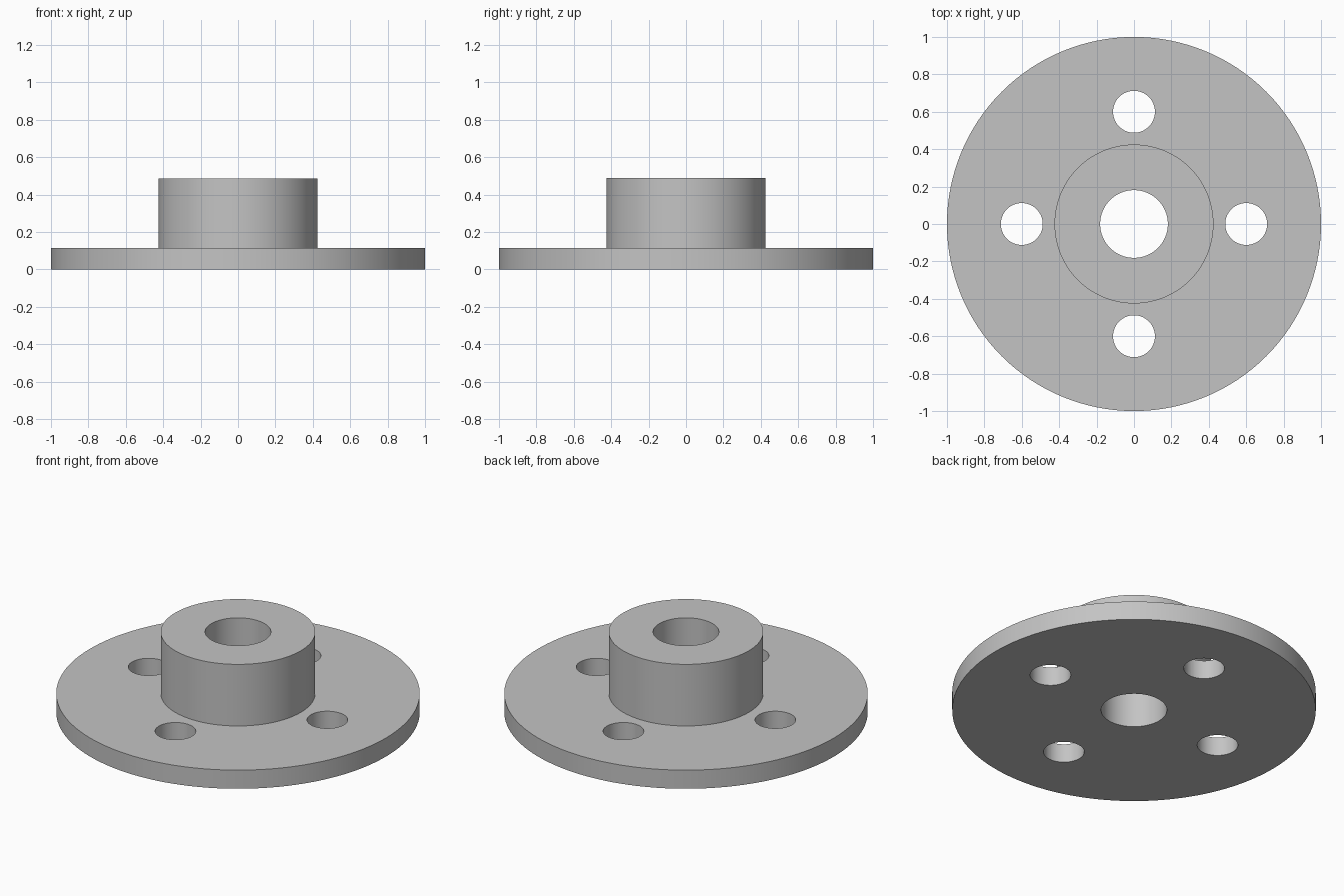
import bpy
import bmesh
from math import cos, sin, pi, radians
from mathutils import Vector

default = bpy.data.objects.get("Cube")
if default:
    bpy.data.objects.remove(default, do_unlink=True)

FLANGE_R, FLANGE_H = 1.0, 0.113
HUB_R, HUB_TOP = 0.425, 0.487
BORE_R = 0.181
BOLT_R, BOLT_CIRCLE = 0.112, 0.6
SEGMENTS = 128

steel = bpy.data.materials.new("grey steel")
steel.use_nodes = True
grey = (0.55, 0.55, 0.55, 1)
steel.diffuse_color = grey
steel.node_tree.nodes["Principled BSDF"].inputs["Base Color"].default_value = grey


def add_object(name, bm):
    bmesh.ops.recalc_face_normals(bm, faces=bm.faces)
    mesh = bpy.data.meshes.new(name)
    bm.to_mesh(mesh)
    bm.free()
    obj = bpy.data.objects.new(name, mesh)
    bpy.context.collection.objects.link(obj)
    mesh.materials.append(steel)
    return obj


# Flange, hub and bore: one closed profile turned around the z axis
profile = [(BORE_R, 0), (FLANGE_R, 0), (FLANGE_R, FLANGE_H),
           (HUB_R, FLANGE_H), (HUB_R, HUB_TOP), (BORE_R, HUB_TOP)]
bm = bmesh.new()
verts = [bm.verts.new((r, 0, z)) for r, z in profile]
edges = [bm.edges.new((v, verts[i - 1])) for i, v in enumerate(verts)]
bmesh.ops.spin(bm, geom=verts + edges, cent=(0, 0, 0), axis=(0, 0, 1),
               angle=2 * pi, steps=SEGMENTS, use_merge=True)
bmesh.ops.remove_doubles(bm, verts=bm.verts, dist=0.0001)
flange = add_object("flanged_hub", bm)

# Four bolt holes drilled through the flange
bm = bmesh.new()
for i in range(4):
    angle = i * pi / 2
    made = bmesh.ops.create_cone(bm, cap_ends=True, segments=64, depth=FLANGE_H * 2,
                                 radius1=BOLT_R, radius2=BOLT_R)
    centre = Vector((cos(angle), sin(angle), 0)) * BOLT_CIRCLE
    centre.z = FLANGE_H / 2
    bmesh.ops.translate(bm, verts=made["verts"], vec=centre)
cutter = add_object("bolt_hole_cutter", bm)
cutter.hide_render = True

drill = flange.modifiers.new("bolt holes", "BOOLEAN")
drill.operation = "DIFFERENCE"
drill.solver = "EXACT"
drill.object = cutter

bpy.ops.object.select_all(action="DESELECT")
flange.select_set(True)
bpy.context.view_layer.objects.active = flange
bpy.ops.object.modifier_apply(modifier=drill.name)
bpy.data.objects.remove(cutter, do_unlink=True)

# Smooth round walls with crisp rims
bpy.ops.object.shade_smooth_by_angle(angle=radians(30))
